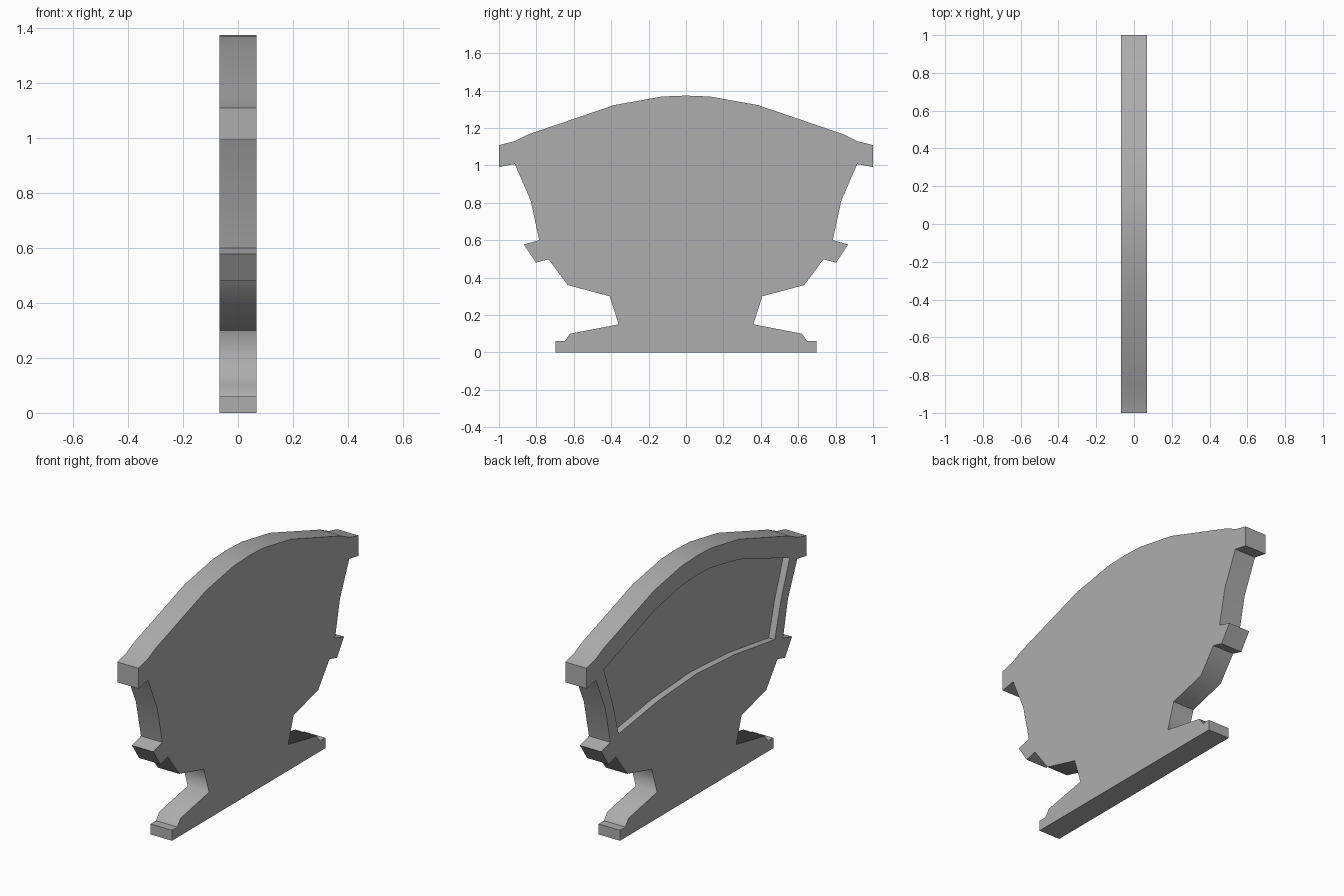
import bpy
import bmesh

HALF = 0.068     # half thickness of the slab
DEPTH = 0.039    # depth of the recessed panel

cube = bpy.data.objects.get("Cube")
if cube:
    bpy.data.objects.remove(cube, do_unlink=True)

grey = bpy.data.materials.new("mid_grey")
grey.use_nodes = True
colour = (0.42, 0.42, 0.42, 1.0)
grey.diffuse_color = colour
grey.node_tree.nodes["Principled BSDF"].inputs["Base Color"].default_value = colour

# Half silhouette of the slab: (y, z, rounded shading)
SILHOUETTE = [
    (0.697, 0, 0), (0.697, 0.06, 0), (0.648, 0.06, 0), (0.62, 0.1, 1),
    (0.36, 0.15, 1), (0.408, 0.3, 0), (0.632, 0.36, 1), (0.735, 0.498, 0),
    (0.802, 0.48, 0), (0.867, 0.577, 0), (0.785, 0.6, 0), (0.83, 0.81, 1),
    (0.915, 1.007, 0), (1, 0.991, 0), (1, 1.108, 0), (0.92, 1.128, 1),
    (0.845, 1.165, 1), (0.385, 1.322, 1), (0.13, 1.368, 1), (0, 1.373, 1),
]

# Half outline of the recessed panel, from bottom centre to top centre
PANEL = [
    (0, 0.695, 1), (0.35, 0.673, 1), (0.71, 0.62, 0), (0.765, 0.82, 1),
    (0.845, 1.04, 0), (0.385, 1.206, 1), (0.125, 1.256, 1), (0, 1.261, 1),
]


def mirrored(half):
    """Close a half outline by mirroring it across y = 0."""
    return half + [(-y, z, s) for y, z, s in reversed(half) if y > 0]


def ring(bm, points, x):
    verts = [bm.verts.new((x, y, z)) for y, z, _ in points]
    edges = [bm.edges.new((a, b)) for a, b in zip(verts, verts[1:] + verts[:1])]
    return verts, edges


def wall(bm, points, first, second):
    """Join two rings with a strip and keep its hard corners sharp."""
    n = len(points)
    for i in range(n):
        j = (i + 1) % n
        bm.faces.new((first[i], first[j], second[j], second[i]))
    for i, point in enumerate(points):
        bm.edges.get((first[i], second[i])).smooth = bool(point[2])


bm = bmesh.new()
outline, panel = mirrored(SILHOUETTE), mirrored(PANEL)

# Plain side, outer rim and the side that frames the panel
plain, plain_edges = ring(bm, outline, HALF)
framed, framed_edges = ring(bm, outline, -HALF)
opening, opening_edges = ring(bm, panel, -HALF)
floor, floor_edges = ring(bm, panel, -HALF + DEPTH)
bmesh.ops.triangle_fill(bm, edges=framed_edges + opening_edges, use_beauty=True)
bm.faces.new(plain)
bm.faces.new(floor)
wall(bm, outline, plain, framed)
wall(bm, panel, opening, floor)

for edge in plain_edges + framed_edges + opening_edges + floor_edges:
    edge.smooth = False
for face in bm.faces:
    face.smooth = True
bmesh.ops.recalc_face_normals(bm, faces=bm.faces[:])

mesh = bpy.data.meshes.new("end_panel")
bm.to_mesh(mesh)
bm.free()
mesh.materials.append(grey)
bpy.context.collection.objects.link(bpy.data.objects.new("end_panel", mesh))
